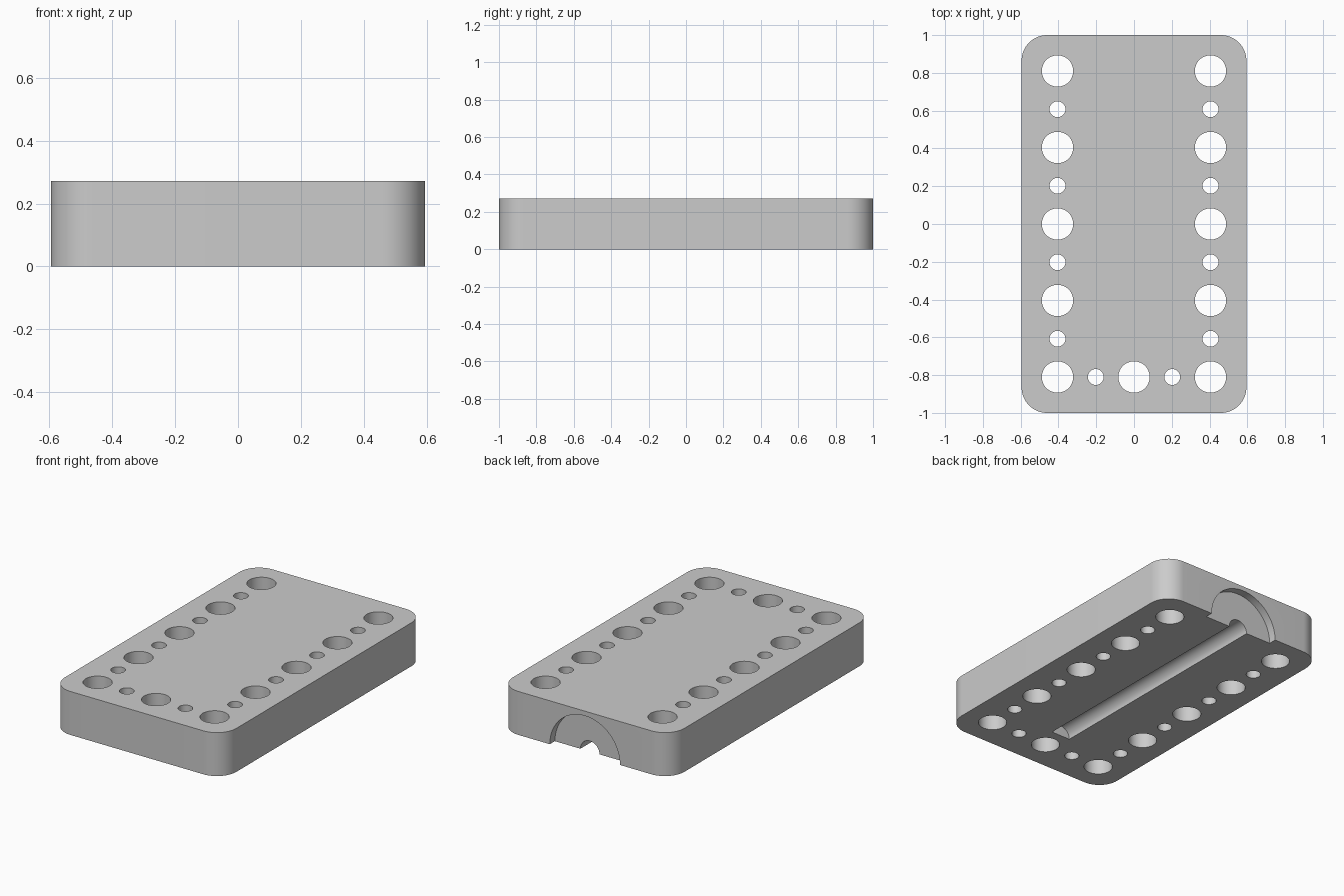
import bpy, bmesh, math
from mathutils import Matrix

if "Cube" in bpy.data.objects:
    bpy.data.objects.remove(bpy.data.objects["Cube"])

W, L, H, R = 0.595, 1.0, 0.272, 0.135   # half width, half length, height, corner radius
PITCH = 0.405                           # spacing of the large holes


def make_object(name, bm):
    bmesh.ops.recalc_face_normals(bm, faces=bm.faces)
    mesh = bpy.data.meshes.new(name)
    bm.to_mesh(mesh)
    bm.free()
    ob = bpy.data.objects.new(name, mesh)
    bpy.context.collection.objects.link(ob)
    return ob


def add_cylinder(bm, r, depth, matrix, segments=48):
    bmesh.ops.create_cone(bm, cap_ends=True, segments=segments, radius1=r,
                          radius2=r, depth=depth, matrix=matrix)


# Plate: rounded rectangle extruded upwards
bm = bmesh.new()
corners = [(1, 1), (-1, 1), (-1, -1), (1, -1)]
verts = []
for i, (sx, sy) in enumerate(corners):
    for k in range(17):
        a = math.pi / 2 * (i + k / 16)
        verts.append(bm.verts.new((sx * (W - R) + R * math.cos(a),
                                   sy * (L - R) + R * math.sin(a), 0)))
base = bm.faces.new(verts)
ext = bmesh.ops.extrude_face_region(bm, geom=[base], use_keep_orig=True)
bmesh.ops.translate(bm, vec=(0, 0, H),
                    verts=[g for g in ext["geom"] if isinstance(g, bmesh.types.BMVert)])
plate = make_object("block_plate", bm)

# Through holes: large and small alternate along both sides and the front
bm = bmesh.new()
spots = [(sx * PITCH, (i - 4) * PITCH / 2, i % 2) for sx in (-1, 1) for i in range(9)]
spots += [(i * PITCH / 2, -2 * PITCH, i % 2) for i in (-1, 0, 1)]
for x, y, small in spots:
    add_cylinder(bm, 0.042 if small else 0.083, 1.0, Matrix.Translation((x, y, H / 2)))
cutters = [make_object("hole_cutter", bm)]

# Half-round groove under the plate and round recess in the back end
for name, r, y0, y1 in (("groove_cutter", 0.066, -0.67, 0.98),
                        ("recess_cutter", 0.243, 0.95, 1.1)):
    bm = bmesh.new()
    add_cylinder(bm, r, y1 - y0, Matrix.Translation((0, (y0 + y1) / 2, 0))
                 @ Matrix.Rotation(math.pi / 2, 4, 'X'), 64)
    cutters.append(make_object(name, bm))

# Cut, then remove the helpers
bpy.context.view_layer.objects.active = plate
plate.select_set(True)
for c in cutters:
    c.hide_render = True
    mod = plate.modifiers.new(c.name, 'BOOLEAN')
    mod.operation, mod.solver, mod.object = 'DIFFERENCE', 'EXACT', c
    bpy.ops.object.modifier_apply(modifier=mod.name)
for c in cutters:
    bpy.data.objects.remove(c)

# Plain grey, smooth curved walls with sharp edges
grey = bpy.data.materials.new("light_grey")
grey.diffuse_color = (0.6, 0.6, 0.6, 1)
grey.use_nodes = True
grey.node_tree.nodes["Principled BSDF"].inputs["Base Color"].default_value = grey.diffuse_color
plate.data.materials.clear()
plate.data.materials.append(grey)
bpy.ops.object.shade_smooth_by_angle(angle=math.radians(30))
